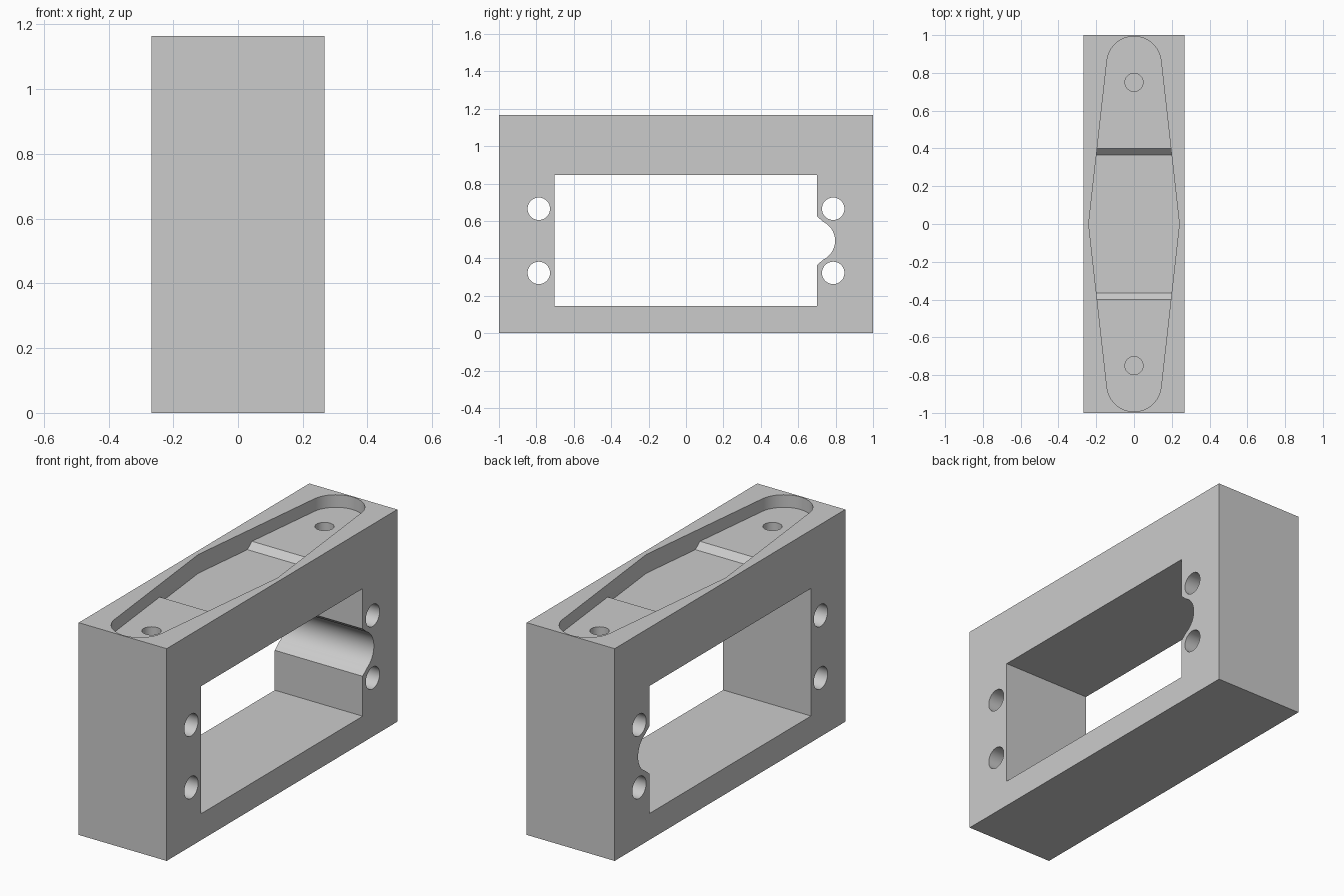
import bpy, bmesh
from math import sin, cos, pi, atan2, asin
from mathutils import Vector

cube = bpy.data.objects.get("Cube")
if cube:
    bpy.data.objects.remove(cube, do_unlink=True)

HALF_X, HEIGHT = 0.267, 1.165
SHALLOW, DEEP = HEIGHT - 0.069, HEIGHT - 0.103

grey = bpy.data.materials.new("plain grey")
grey.use_nodes = True
grey.diffuse_color = (0.6, 0.6, 0.6, 1)
grey.node_tree.nodes["Principled BSDF"].inputs["Base Color"].default_value = (0.6, 0.6, 0.6, 1)


def prism(name, outline, axis, low, high):
    """Extrude a flat outline: (y, z) along x, or (x, y) along z."""
    place = (lambda p, d: (d, *p)) if axis == "x" else (lambda p, d: (*p, d))
    bm = bmesh.new()
    face = bm.faces.new([bm.verts.new(place(p, low)) for p in outline])
    top = bmesh.ops.extrude_face_region(bm, geom=[face])["geom"]
    shift = Vector(place((0, 0), high - low))
    bmesh.ops.translate(bm, verts=[v for v in top if isinstance(v, bmesh.types.BMVert)], vec=shift)
    bmesh.ops.recalc_face_normals(bm, faces=bm.faces)
    mesh = bpy.data.meshes.new(name)
    bm.to_mesh(mesh)
    bm.free()
    mesh.materials.append(grey)
    obj = bpy.data.objects.new(name, mesh)
    bpy.context.collection.objects.link(obj)
    return obj


def arc(cx, cy, r, start, end, n):
    return [(cx + r * cos(start + (end - start) * i / n),
             cy + r * sin(start + (end - start) * i / n)) for i in range(n + 1)]


def circle(cx, cy, r, n=48):
    return arc(cx, cy, r, 0, 2 * pi, n)[:-1]


def cut(target, cutter):
    cutter.hide_render = True
    mod = target.modifiers.new("cut", "BOOLEAN")
    mod.operation, mod.solver, mod.object = "DIFFERENCE", "EXACT", cutter
    bpy.context.view_layer.objects.active = target
    bpy.ops.object.modifier_apply(modifier=mod.name)
    bpy.data.objects.remove(cutter, do_unlink=True)


# Solid block
frame = prism("frame_block", [(-1, 0), (1, 0), (1, HEIGHT), (-1, HEIGHT)], "x", -HALF_X, HALF_X)

# Window with a rounded cable groove in one end
groove_z, groove_r = 0.494, 0.112
a = asin(0.1 / groove_r)
window = [(-0.703, 0.145), (0.70, 0.145), (0.70, groove_z - 0.13)]
window += arc(0.685, groove_z, groove_r, -a, a, 24)
window += [(0.70, groove_z + 0.13), (0.70, 0.845), (-0.703, 0.845)]
cut(frame, prism("window_cutter", window, "x", -0.4, 0.4))

# Four cross holes
for y in (-0.787, 0.787):
    for z in (0.322, 0.665):
        cut(frame, prism("side_hole_cutter", circle(y, z, 0.06), "x", -0.4, 0.4))

# Tapered pocket with round ends and a deeper middle
tip_y, tip_r, waist = 0.849, 0.144, 0.24
tangent = asin((waist - tip_r) / tip_y)
pocket = [(waist, 0)] + arc(0, tip_y, tip_r, tangent, pi - tangent, 32)
pocket += [(-waist, 0)] + arc(0, -tip_y, tip_r, pi + tangent, 2 * pi - tangent, 32)
pocket_cutter = prism("pocket_cutter", pocket, "z", DEEP, HEIGHT + 0.1)
for s in (-1, 1):
    step = [(s * 0.332, DEEP - 0.034), (s * 0.40, SHALLOW), (s * 1.2, SHALLOW), (s * 1.2, DEEP - 0.034)]
    cut(pocket_cutter, prism("step_cutter", step, "x", -0.4, 0.4))
cut(frame, pocket_cutter)

# Blind screw holes in the pocket ends
for y in (-0.75, 0.75):
    cut(frame, prism("screw_hole_cutter", circle(0, y, 0.048), "z", 0.90, HEIGHT + 0.1))

bpy.ops.object.select_all(action="DESELECT")
frame.select_set(True)
bpy.context.view_layer.objects.active = frame
bpy.ops.object.shade_smooth_by_angle(angle=0.5)
